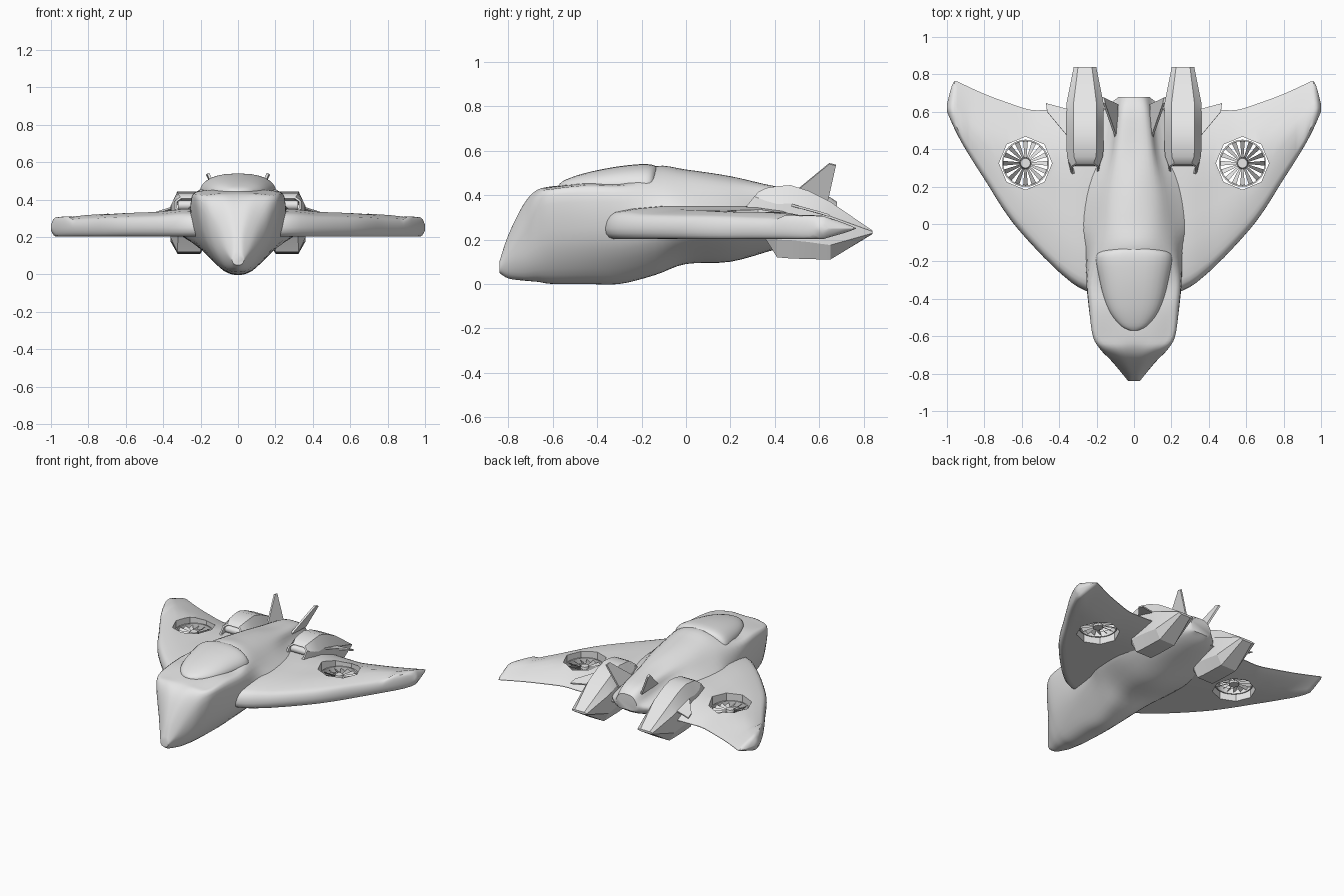
import bpy, bmesh, math
from mathutils import Vector, Matrix

cube = bpy.data.objects.get("Cube")
if cube:
    bpy.data.objects.remove(cube, do_unlink=True)

grey = bpy.data.materials.new("light_grey")
grey.use_nodes = True
grey.diffuse_color = (0.8, 0.8, 0.8, 1)
grey.node_tree.nodes["Principled BSDF"].inputs["Base Color"].default_value = (0.8, 0.8, 0.8, 1)


def finish(name, bm, angle=35, mirror=False):
    """Turn a bmesh into a shaded object, optionally mirrored across x."""
    bmesh.ops.recalc_face_normals(bm, faces=bm.faces[:])
    mesh = bpy.data.meshes.new(name)
    bm.to_mesh(mesh)
    bm.free()
    mesh.materials.append(grey)
    ob = bpy.data.objects.new(name, mesh)
    bpy.context.collection.objects.link(ob)
    if angle:
        smooth(ob, angle)
    if mirror:
        ob.modifiers.new("mirror", 'MIRROR').use_clip = False
    return ob


def activate(ob):
    bpy.ops.object.select_all(action='DESELECT')
    ob.select_set(True)
    bpy.context.view_layer.objects.active = ob


def smooth(ob, angle):
    activate(ob)
    bpy.ops.object.shade_smooth_by_angle(angle=math.radians(angle))


def spline(pts, steps, closed=False):
    """Smooth curve through tuples of any length."""
    n = len(pts)
    out = []
    for i in range(n if closed else n - 1):
        if closed:
            a, b, c, d = (pts[(i + k) % n] for k in (-1, 0, 1, 2))
        else:
            a, b, c, d = (pts[min(max(i + k, 0), n - 1)] for k in (-1, 0, 1, 2))
        for s in range(steps):
            t = s / steps
            out.append(tuple(
                q + t / 2 * (r - p + t * (2 * p - 5 * q + 4 * r - w + t * (3 * (q - r) + w - p)))
                for p, q, r, w in zip(a, b, c, d)))
    if not closed:
        out.append(tuple(pts[-1]))
    return out


def lookup(table, x):
    for (x0, y0), (x1, y1) in zip(table, table[1:]):
        if x <= x1:
            return y0 + (y1 - y0) * max(0, x - x0) / (x1 - x0)
    return table[-1][1]


def loft(rings):
    """Skin closed rings and cap both ends; returns the bmesh and its first cap."""
    bm = bmesh.new()
    rows = [[bm.verts.new(p) for p in ring] for ring in rings]
    n = len(rows[0])
    for a, b in zip(rows, rows[1:]):
        for i in range(n):
            j = (i + 1) % n
            bm.faces.new((a[i], a[j], b[j], b[i]))
    cap = bm.faces.new(rows[0])
    bm.faces.new(rows[-1])
    return bm, cap


def plate(name, pts, thick):
    """Thin mirrored fin from an outline."""
    off = Vector(thick) / 2
    bm, _ = loft([[Vector(p) - off for p in pts], [Vector(p) + off for p in pts]])
    return finish(name, bm, 0, True)


# Fuselage: y, top z, deck edge, shoulder, flank, keel side (x, z each), bottom z
hull = [
    (-.84, .10, .02, .10, .03, .085, .03, .07, .02, .055, .05),
    (-.80, .22, .03, .21, .06, .15, .06, .10, .035, .045, .025),
    (-.73, .36, .07, .35, .12, .27, .11, .13, .06, .035, .015),
    (-.67, .42, .11, .42, .18, .37, .15, .17, .08, .04, .01),
    (-.60, .44, .16, .43, .22, .40, .18, .19, .09, .04, 0),
    (-.45, .45, .17, .45, .24, .41, .21, .2, .1, .04, 0),
    (-.30, .46, .17, .45, .25, .41, .23, .2, .1, .04, 0),
    (-.14, .53, .13, .50, .23, .41, .27, .23, .12, .07, .04),
    (0, .515, .12, .49, .22, .40, .33, .25, .15, .12, .09),
    (.2, .485, .11, .46, .19, .39, .33, .25, .17, .14, .1),
    (.4, .44, .09, .43, .14, .36, .28, .27, .16, .18, .155),
    (.6, .41, .07, .4, .11, .33, .17, .28, .12, .23, .21),
    (.68, .37, .05, .36, .08, .32, .08, .29, .06, .26, .26),
]
rings = []
for y, top, *side, low in spline(hull, 4):
    half = list(zip(side[::2], side[1::2]))
    ring = [(0, top)] + half + [(0, low)] + [(-x, z) for x, z in reversed(half)]
    rings.append([(x, y, z) for x, z in spline(ring, 4, True)])
finish("fuselage", loft(rings)[0], 50)

# Canopy: y, half width, top z
canopy = [(-.57, .02, .45), (-.545, .07, .468), (-.48, .125, .492), (-.4, .16, .512),
          (-.3, .185, .53), (-.2, .205, .54), (-.155, .195, .537), (-.135, .15, .53)]
rings = []
for y, w, top in spline(canopy, 3):
    ring = []
    for k in range(28):
        a = math.tau * k / 28
        s, c = math.sin(a), math.cos(a)
        ring.append((w * math.copysign(abs(c) ** .8, c), y,
                     .44 + s * (top - .44 if s > 0 else .03)))
    rings.append(ring)
finish("canopy", loft(rings)[0], 50)

# Wings: rounded leading edge, thin trailing edge
lead = spline([(.05, -.34), (.28, -.35), (.61, -.04), (.8, .24), (.93, .45), (1, .6)], 5)
trail = spline([(.05, .62), (.45, .61), (.55, .61), (.65, .64), (.8, .695),
                (.93, .755), (.96, .765), (.98, .72), (1, .64)], 3)
crown = [(.05, .35), (.3, .35), (.42, .335), (.7, .325), (1, .305)]
FRACTIONS = [0, .006, .02, .04, .07, .12, .25, .4, .55, .68, .8, .9, .96, 1]
rings = []
for k in range(34):
    x = 1 - .95 * (1 - k / 33) ** 1.5
    y0, y1, zt = lookup(lead, x), lookup(trail, x), lookup(crown, x)
    chord = y1 - y0
    tip = math.sqrt(max(.15, 1 - max(0, (x - .97) / .03) ** 2))
    upper, lower = [], []
    for t in FRACTIONS:
        d = t * chord
        nose = math.sqrt(1 - max(0, 1 - d / .045) ** 2)
        tail = min(1, (chord - d) / min(.22, .6 * chord)) ** .8
        u = nose * max(.03, tail) * tip
        bump = min(1, .65 + d / .5) if x < .9 else 1
        upper.append((x, y0 + d, .25 + (zt - .25) * u * bump))
        lower.append((x, y0 + d, .25 - .048 * u))
    rings.append(upper + lower[:0:-1])
wing = finish("wings", loft(rings)[0], 0)

# Octagonal fan wells cut through the wings
FAN = Vector((.58, .325, .265))
bm = bmesh.new()
bmesh.ops.create_cone(bm, cap_ends=True, segments=8, radius1=.142, radius2=.142,
                      depth=.5, matrix=Matrix.Translation(FAN))
cutter = finish("fan_well_cutter", bm, 0)
cutter.hide_render = True
cut = wing.modifiers.new("fan_well", 'BOOLEAN')
cut.operation, cut.solver, cut.object = 'DIFFERENCE', 'EXACT', cutter
activate(wing)
bpy.ops.object.modifier_apply(modifier=cut.name)
bpy.data.objects.remove(cutter, do_unlink=True)
smooth(wing, 40)
wing.modifiers.new("mirror", 'MIRROR')

# Lift fans: hub, pitched blades and a rim
bm = bmesh.new()
bmesh.ops.create_cone(bm, cap_ends=True, segments=16, radius1=.034, radius2=.026,
                      depth=.04, matrix=Matrix.Translation(FAN))
for k in range(16):
    turn = Matrix.Translation(FAN) @ Matrix.Rotation(math.tau * k / 16, 4, 'Z')
    bm.faces.new([bm.verts.new(turn @ Vector(p)) for p in
                  ((.028, -.005, -.008), (.122, -.013, -.012),
                   (.122, .013, .012), (.028, .005, .008))])
RIM = [(.118, -.02), (.126, -.02), (.126, .02), (.118, .02)]
rows = []
for k in range(32):
    turn = Matrix.Rotation(math.tau * k / 32, 3, 'Z')
    rows.append([bm.verts.new(FAN + turn @ Vector((r, 0, z))) for r, z in RIM])
for k in range(32):
    a, b = rows[k - 1], rows[k]
    for i in range(4):
        bm.faces.new((a[i - 1], a[i], b[i], b[i - 1]))
finish("lift_fans", bm, 35, True)

# Engines: y, bottom z, top z, half width; the intake face leans back
rings = []
for y, zb, zt, w in [(.255, .33, .415, .075), (.36, .2, .432, .095), (.41, .12, .44, .1),
                     (.47, .115, .445, .1), (.55, .112, .42, .1), (.65, .11, .37, .098),
                     (.84, .225, .24, .06)]:
    h, c = (zt - zb) * .25, w * .62
    ring = [(-c, zb), (c, zb), (w, zb + h), (w, zt - h), (c, zt), (-c, zt), (-w, zt - h), (-w, zb + h)]
    lean = .07 if y < .3 else 0
    rings.append([(.262 + x, y + lean * (z - zb) / (zt - zb), z) for x, z in ring])
bm, cap = loft(rings)
bmesh.ops.recalc_face_normals(bm, faces=bm.faces[:])
bmesh.ops.inset_region(bm, faces=[cap], thickness=.012)
deep = bmesh.ops.extrude_discrete_faces(bm, faces=[cap])["faces"][0]
bmesh.ops.translate(bm, verts=deep.verts[:], vec=(0, .07, -.02))
finish("engines", bm, 25, True)

# Crosswise drum inside each intake
bm = bmesh.new()
bmesh.ops.create_cone(bm, cap_ends=True, segments=20, radius1=.025, radius2=.025, depth=.12,
                      matrix=Matrix.Translation((.262, .335, .37)) @ Matrix.Rotation(math.pi / 2, 4, 'Y'))
finish("intake_drums", bm, 35, True)

# Tail fins and engine winglets
plate("tail_fins", [(.095, .46, .39), (.09, .64, .38), (.165, .675, .535), (.16, .645, .542)],
      (.012, 0, -.005))
plate("engine_winglets", [(.34, .45, .362), (.34, .61, .318), (.47, .645, .308), (.465, .6, .322)],
      (0, .002, .01))
